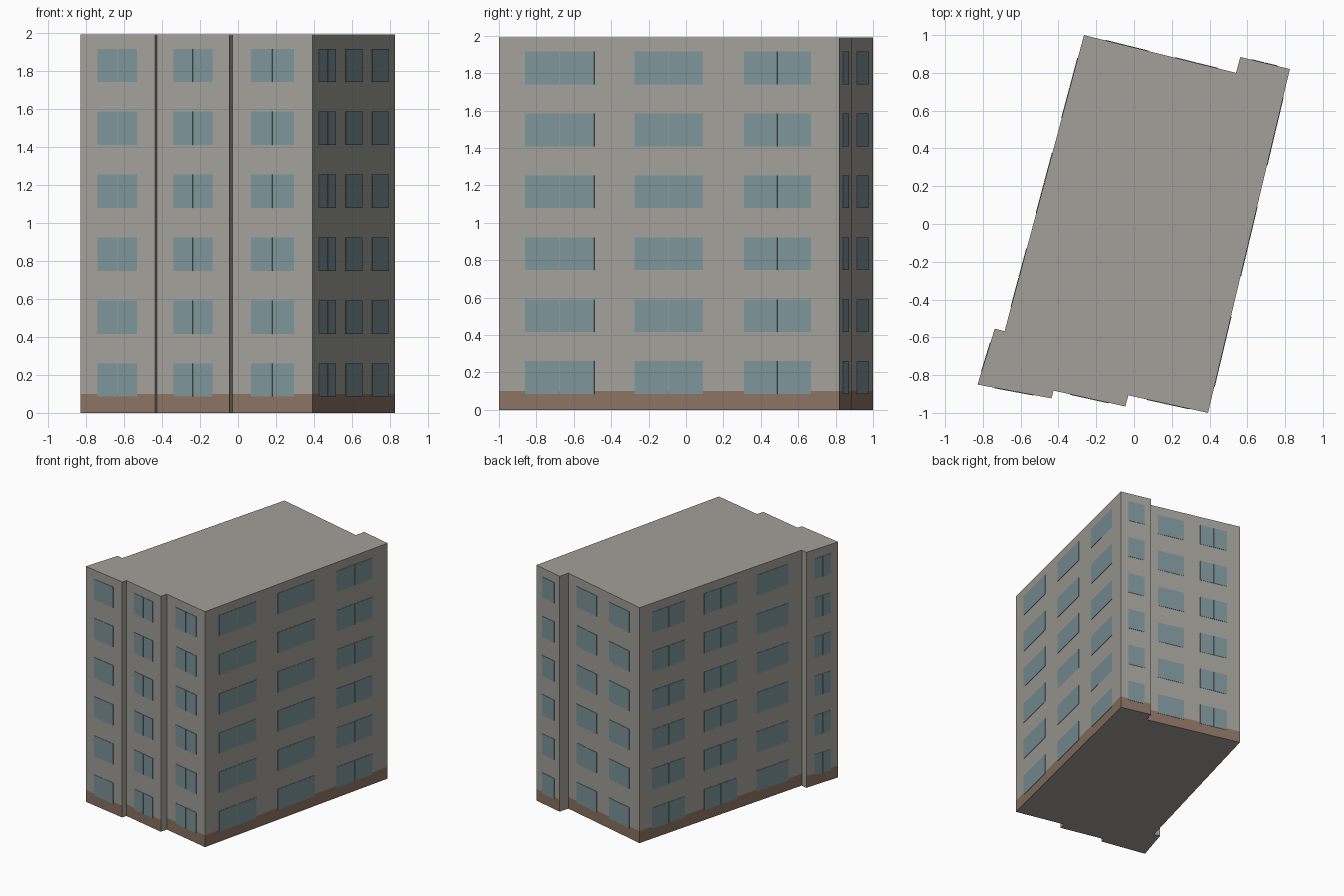
import bpy
import bmesh
from mathutils import Vector

cube = bpy.data.objects.get("Cube")
if cube:
    bpy.data.objects.remove(cube)


def material(name, rgb):
    m = bpy.data.materials.new(name)
    m.use_nodes = True
    colour = (*rgb, 1)
    m.diffuse_color = colour
    m.node_tree.nodes["Principled BSDF"].inputs["Base Color"].default_value = colour
    return m


wall_grey = material("wall grey", (0.36, 0.352, 0.322))
plinth_brown = material("plinth brown", (0.26, 0.17, 0.125))
window_blue = material("window blue", (0.205, 0.295, 0.32))

HEIGHT, PLINTH = 1.99, 0.10
FLOORS, FLOOR_STEP = 6, 0.331
SILL, WINDOW_HEIGHT = 0.085, 0.175
PANE_GAP, PANE_DEPTH = 0.003, 0.003

# Footprint, counter-clockwise: each corner with the window spans
# (fractions of the wall length) on the wall that starts there
LONG = [(0.077, 0.28), (0.398, 0.6), (0.72, 0.917)]
FOOTPRINT = [
    ((-0.828, -0.85), [(0.23, 0.76)]),
    ((-0.437, -0.923), []),
    ((-0.426, -0.882), [(0.23, 0.77)]),
    ((-0.046, -0.966), []),
    ((-0.03, -0.907), [(0.235, 0.77)]),
    ((0.392, -1.0), LONG),
    ((0.825, 0.82), [(0.25, 0.77)]),
    ((0.563, 0.884), []),
    ((0.54, 0.8), [(0.12, 0.40), (0.575, 0.86)]),
    ((-0.265, 1.0), LONG),
    ((-0.685, -0.568), []),
    ((-0.737, -0.554), [(0.25, 0.77)]),
]
corners = [Vector((*p, 0)) for p, _ in FOOTPRINT]
walls = [(corners[i], corners[(i + 1) % len(corners)], spans)
         for i, (_, spans) in enumerate(FOOTPRINT)]


def add_object(name, bm, mats):
    mesh = bpy.data.meshes.new(name)
    bm.to_mesh(mesh)
    bm.free()
    for m in mats:
        mesh.materials.append(m)
    obj = bpy.data.objects.new(name, mesh)
    bpy.context.collection.objects.link(obj)
    return obj


# Building body: plinth level and upper level share the footprint outline
bm = bmesh.new()
rings = [[bm.verts.new(c + Vector((0, 0, z))) for c in corners]
         for z in (0, PLINTH, HEIGHT)]
bm.faces.new(rings[0][::-1])
bm.faces.new(rings[-1])
for level in range(2):
    low, high = rings[level], rings[level + 1]
    for i, (_, _, spans) in enumerate(walls):
        j = (i + 1) % len(walls)
        face = bm.faces.new((low[i], low[j], high[j], high[i]))
        # Only the main walls carry the brown plinth, not the short returns
        face.material_index = 1 if level == 0 and spans else 0
add_object("building_body", bm, [wall_grey, plinth_brown])


def add_pane(bm, start, end, outward, z):
    up = Vector((0, 0, WINDOW_HEIGHT))
    base = Vector((0, 0, z))
    quad = [start + base, end + base, end + base + up, start + base + up]
    back = [bm.verts.new(p) for p in quad]
    front = [bm.verts.new(p + outward * PANE_DEPTH) for p in quad]
    bm.faces.new(front)
    for i in range(4):
        j = (i + 1) % 4
        bm.faces.new((back[i], back[j], front[j], front[i]))


# Windows: pairs of thin panes repeated on every floor
bm = bmesh.new()
for a, b, spans in walls:
    along = (b - a).normalized()
    outward = along.cross(Vector((0, 0, 1)))
    for s, e in spans:
        left, right = a.lerp(b, s), a.lerp(b, e)
        middle = (left + right) / 2
        gap = along * PANE_GAP / 2
        for floor in range(FLOORS):
            z = SILL + floor * FLOOR_STEP
            add_pane(bm, left, middle - gap, outward, z)
            add_pane(bm, middle + gap, right, outward, z)
add_object("windows", bm, [window_blue])
